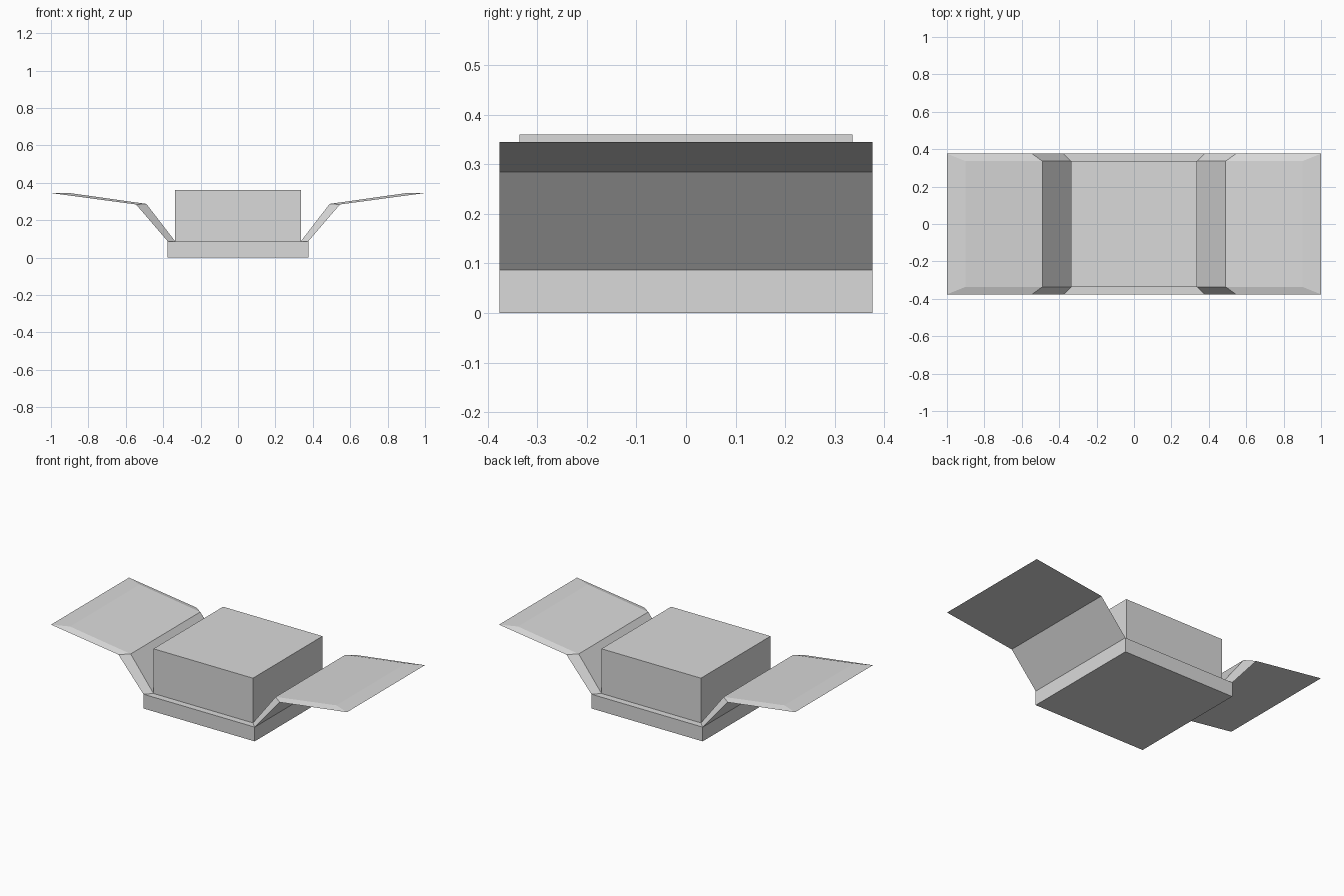
import bpy
import bmesh

default_cube = bpy.data.objects.get("Cube")
if default_cube:
    bpy.data.objects.remove(default_cube, do_unlink=True)

OUTER = 0.376   # half width of the base
INNER = 0.336   # half width of the raised block
BASE_TOP = 0.087
TOP = 0.36

grey = bpy.data.materials.new("light_grey")
grey.use_nodes = True
colour = (0.7, 0.7, 0.7, 1)
grey.diffuse_color = colour
grey.node_tree.nodes["Principled BSDF"].inputs["Base Color"].default_value = colour


def finish(name, bm):
    bmesh.ops.recalc_face_normals(bm, faces=bm.faces)
    mesh = bpy.data.meshes.new(name)
    bm.to_mesh(mesh)
    bm.free()
    mesh.materials.append(grey)
    obj = bpy.data.objects.new(name, mesh)
    bpy.context.collection.objects.link(obj)
    return obj


def box(name, half, z0, z1):
    bm = bmesh.new()
    bmesh.ops.create_cube(bm, size=1)
    for v in bm.verts:
        v.co = (v.co.x * 2 * half, v.co.y * 2 * half, z0 + (v.co.z + 0.5) * (z1 - z0))
    return finish(name, bm)


def flap(name, side):
    # Bent panel: each station is a ring of two outer and two inner corners
    stations = [
        ((OUTER, BASE_TOP), (INNER, BASE_TOP)),
        ((0.545, 0.284), (0.49, 0.287)),
        ((1.0, 0.345), (0.9, 0.345)),
    ]
    bm = bmesh.new()
    rings = []
    for (xo, zo), (xi, zi) in stations:
        corners = [(xo, -OUTER, zo), (xo, OUTER, zo), (xi, INNER, zi), (xi, -INNER, zi)]
        rings.append([bm.verts.new((side * x, y, z)) for x, y, z in corners])
    for a, b in zip(rings, rings[1:]):
        for i in range(4):
            j = (i + 1) % 4
            bm.faces.new((a[i], a[j], b[j], b[i]))
    bm.faces.new(rings[0])
    bm.faces.new(rings[-1])
    return finish(name, bm)


# Base slab and raised block
box("base", OUTER, 0, BASE_TOP)
box("raised_block", INNER, BASE_TOP, TOP)

# Folded-out side panels
flap("left_flap", 1)
flap("right_flap", -1)
